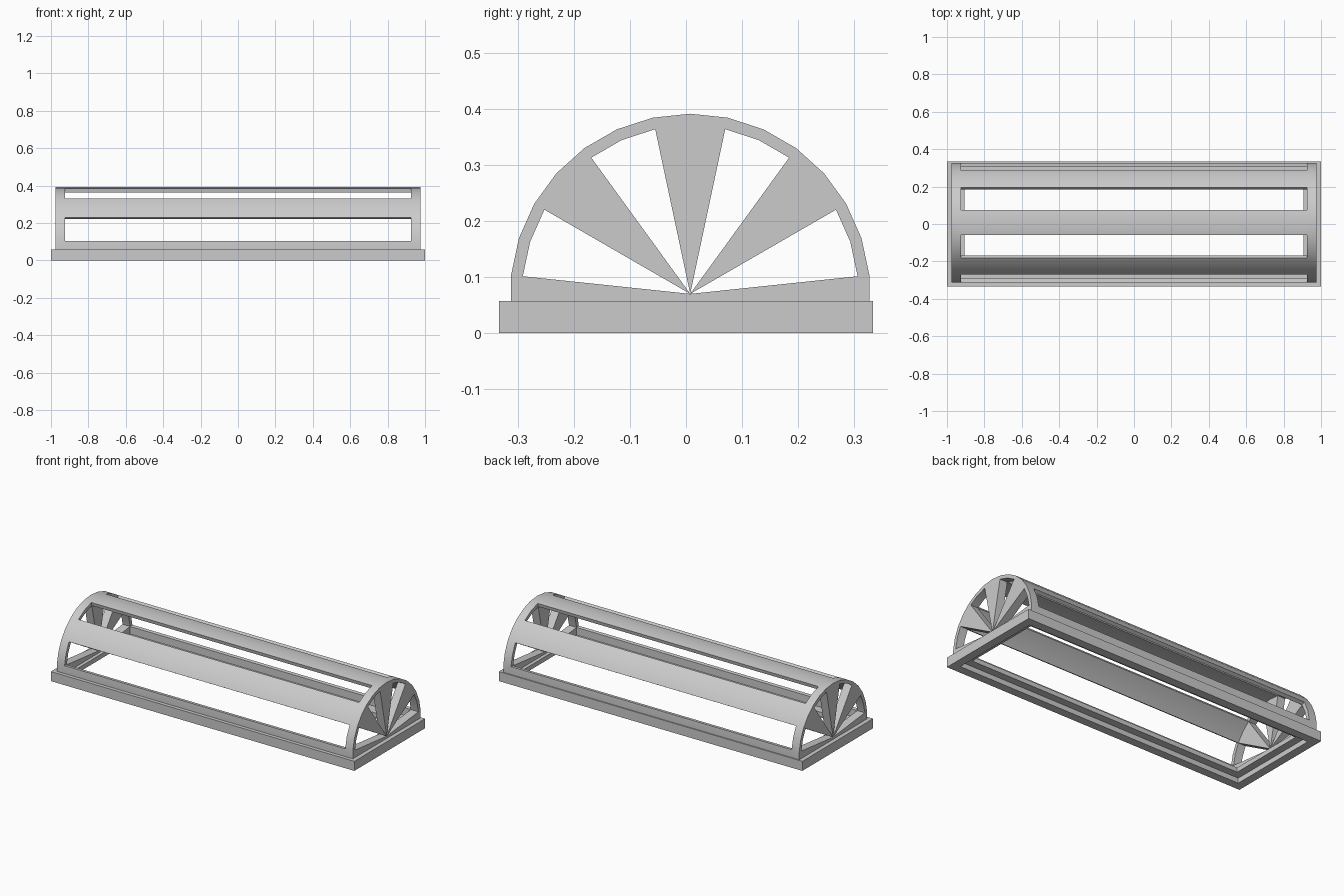
import bpy, bmesh, math

if "Cube" in bpy.data.objects:
    bpy.data.objects.remove(bpy.data.objects["Cube"])

CY, CZ = 0.0075, 0.07          # arch centre (y, z)
R_OUT, R_IN = 0.321, 0.30      # shell radii
BASE_TOP = 0.057


def make_object(name, cells):
    """Each cell is (yz polygon, x0, x1); faces shared by two cells are dropped."""
    faces = {}
    for poly, x0, x1 in cells:
        a = [(x0, y, z) for y, z in poly]
        b = [(x1, y, z) for y, z in poly]
        n = len(poly)
        loops = [a[::-1], b]
        loops += [[a[i], a[(i + 1) % n], b[(i + 1) % n], b[i]] for i in range(n)]
        for loop in loops:
            key = frozenset(tuple(round(c, 5) for c in p) for p in loop)
            if key in faces:
                del faces[key]
            else:
                faces[key] = loop
    bm = bmesh.new()
    for loop in faces.values():
        bm.faces.new([bm.verts.new(p) for p in loop])
    bmesh.ops.remove_doubles(bm, verts=bm.verts, dist=1e-5)
    bmesh.ops.recalc_face_normals(bm, faces=bm.faces)
    mesh = bpy.data.meshes.new(name)
    bm.to_mesh(mesh)
    bm.free()
    ob = bpy.data.objects.new(name, mesh)
    bpy.context.collection.objects.link(ob)
    return ob


def polar(r, k):
    """Point on the 30-sided arch, k = 0..14 from the +y foot to the -y foot."""
    a = math.radians(6 + 12 * k)
    return (CY + r * math.cos(a), CZ + r * math.sin(a))


# stepped base frame: narrow lower ring, wider flange on top
xs = [-1, -0.95, -0.905, 0.905, 0.95, 1]
ys = [-0.333, -0.283, -0.238, 0.238, 0.283, 0.333]
zs = [0, 0.03, BASE_TOP]
base = []
for i in range(5):
    for j in range(5):
        for k in range(2):
            rim = i in (0, 4) or j in (0, 4)
            hole = i == 2 and j == 2
            flange = k == 1 and not (i in (1, 2, 3) and j == 2 and i == 2)
            if rim or (flange and not hole):
                y0, y1, z0, z1 = ys[j], ys[j + 1], zs[k], zs[k + 1]
                base.append(([(y0, z0), (y1, z0), (y1, z1), (y0, z1)], xs[i], xs[i + 1]))
make_object("base_frame", base)

# arched canopy: long panels, window openings and fan-shaped end walls
spans = [(-0.975, -0.925), (-0.925, 0.925), (0.925, 0.975)]
apex, apex_low = (CY, CZ), (CY, BASE_TOP)
canopy = []
for s, (x0, x1) in enumerate(spans):
    end = s != 1
    for k in range(14):
        solid = (k // 2) % 2 == 1          # windows and panels alternate every two sides
        if solid or end:
            canopy.append(([polar(R_IN, k), polar(R_OUT, k),
                            polar(R_OUT, k + 1), polar(R_IN, k + 1)], x0, x1))
        if solid and end:
            canopy.append(([apex, polar(R_IN, k), polar(R_IN, k + 1)], x0, x1))
    # sills at both feet and the low wall between them at the ends
    for k in (0, 14):
        pi, po = polar(R_IN, k), polar(R_OUT, k)
        pi_low, po_low = (pi[0], BASE_TOP), (po[0], BASE_TOP)
        canopy.append(([pi, po, po_low, pi_low], x0, x1))
        if end:
            canopy.append(([apex, pi, pi_low, apex_low], x0, x1))
arch = make_object("arched_canopy", canopy)

# smooth curve, sharp edges
bpy.ops.object.select_all(action='DESELECT')
arch.select_set(True)
bpy.context.view_layer.objects.active = arch
bpy.ops.object.shade_smooth_by_angle(angle=math.radians(30))
